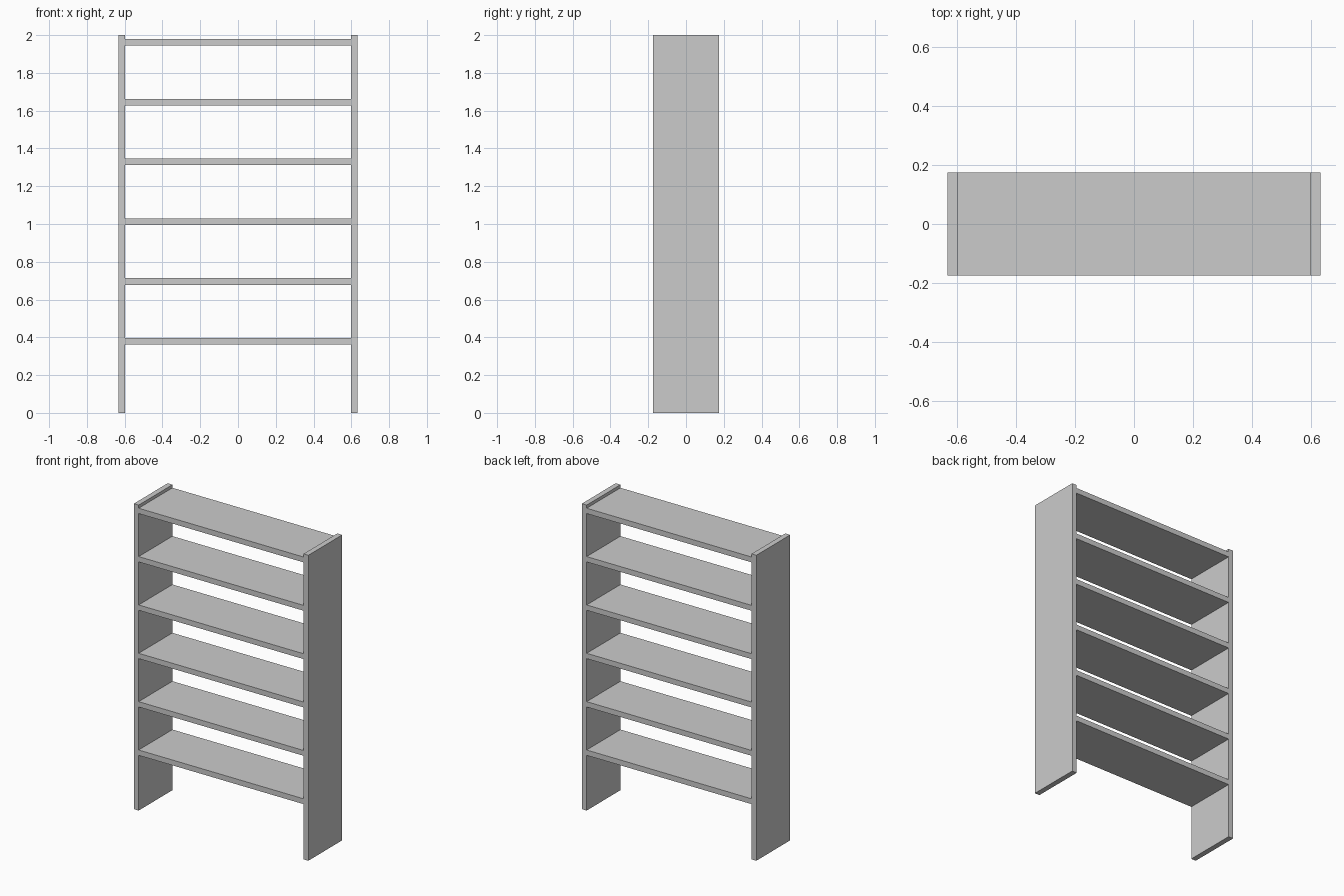
import bpy

if "Cube" in bpy.data.objects:
    bpy.data.objects.remove(bpy.data.objects["Cube"])

HALF_WIDTH, DEPTH, HEIGHT = 0.632, 0.35, 2.0
THICK = 0.035
INNER = HALF_WIDTH - THICK


def board(name, size, center):
    bpy.ops.mesh.primitive_cube_add(size=1, location=center)
    obj = bpy.context.object
    obj.name = name
    obj.scale = size
    bpy.ops.object.transform_apply(location=False, rotation=False, scale=True)
    return obj


# Upright side panels
for side, sign in (("left", -1), ("right", 1)):
    board(f"{side}_side_panel", (THICK, DEPTH, HEIGHT),
          (sign * (HALF_WIDTH - THICK / 2), 0, HEIGHT / 2))

# Six evenly spaced shelves between the panels
LOWEST, HIGHEST, COUNT = 0.379, 1.962, 6
for i in range(COUNT):
    z = LOWEST + (HIGHEST - LOWEST) * i / (COUNT - 1)
    board(f"shelf_{i + 1}", (2 * INNER, DEPTH, THICK), (0, 0, z))
